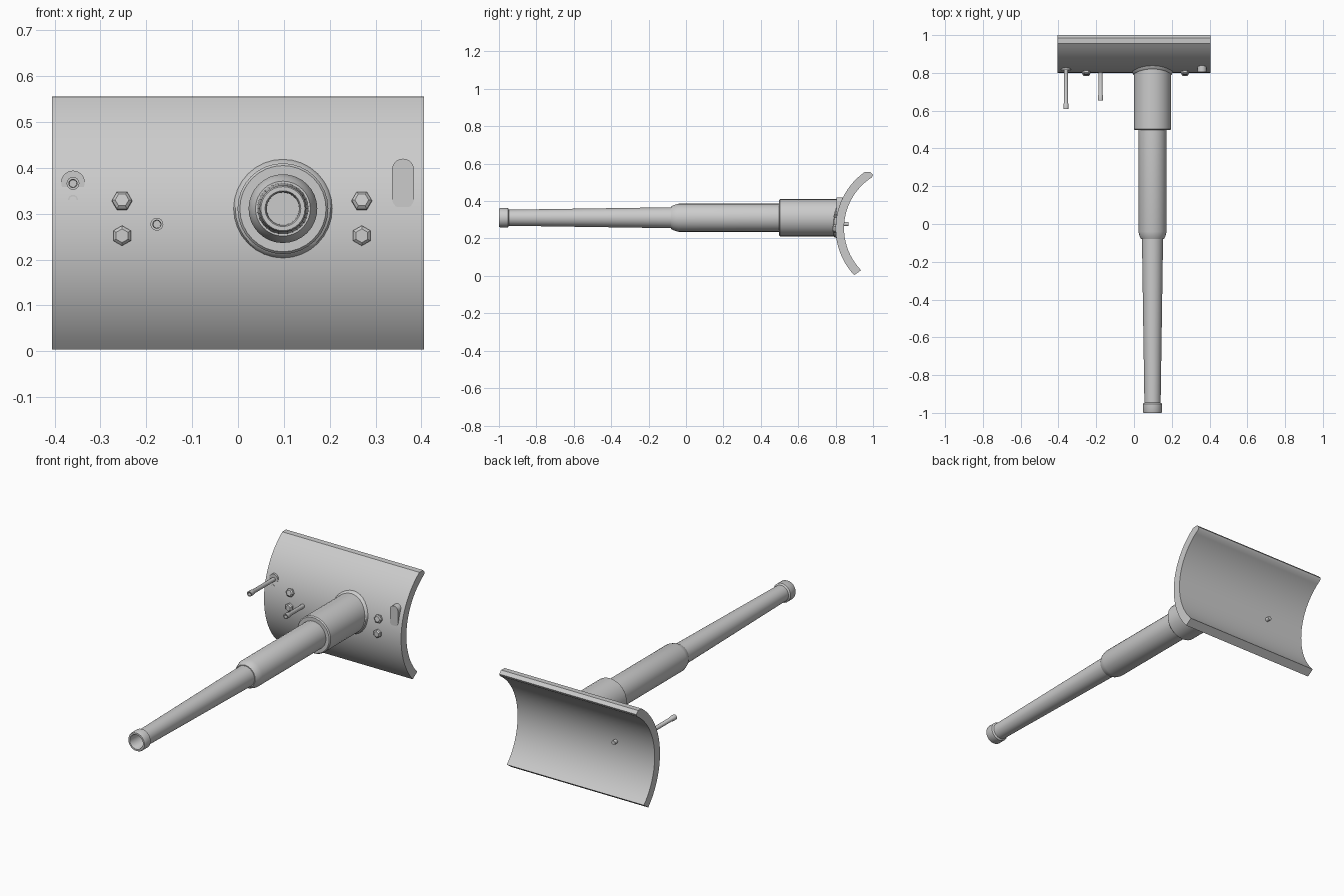
import bpy, bmesh, math
from mathutils import Vector

if "Cube" in bpy.data.objects:
    bpy.data.objects.remove(bpy.data.objects["Cube"])

steel = bpy.data.materials.new("grey steel")
steel.diffuse_color = (0.6, 0.6, 0.6, 1)
steel.use_nodes = True
steel.node_tree.nodes["Principled BSDF"].inputs["Base Color"].default_value = steel.diffuse_color

CY, CZ, R_OUT, R_IN = 1.168, 0.255, 0.368, 0.323   # shield curvature
AX, AZ = 0.098, 0.311                              # barrel axis


def shield_y(z):
    return CY - math.sqrt(R_OUT ** 2 - (z - CZ) ** 2)


def finish(name, bm, angle=35):
    bmesh.ops.recalc_face_normals(bm, faces=bm.faces)
    me = bpy.data.meshes.new(name)
    bm.to_mesh(me)
    bm.free()
    me.materials.append(steel)
    ob = bpy.data.objects.new(name, me)
    bpy.context.collection.objects.link(ob)
    bpy.ops.object.select_all(action='DESELECT')
    ob.select_set(True)
    bpy.context.view_layer.objects.active = ob
    bpy.ops.object.shade_smooth_by_angle(angle=math.radians(angle))
    return ob


def skin(name, rings, caps=True, angle=35):
    """Join equal-length rings of points into a skin."""
    bm = bmesh.new()
    vs = [[bm.verts.new(p) for p in ring] for ring in rings]
    n = len(vs[0])
    for a, b in zip(vs, vs[1:]):
        for i in range(n):
            j = (i + 1) % n
            bm.faces.new((a[i], a[j], b[j], b[i]))
    if caps:
        bm.faces.new(vs[0])
        bm.faces.new(vs[-1])
    return finish(name, bm, angle)


def circle(x, z, r, n):
    return [(x + r * math.cos(2 * math.pi * i / n), z + r * math.sin(2 * math.pi * i / n)) for i in range(n)]


def lathe(name, x, z, profile, n=32):
    """Turned part along y from (y, radius) pairs."""
    return skin(name, [[(px, y, pz) for px, pz in circle(x, z, r, n)] for y, r in profile])


# Curved shield plate
a_bot = math.asin((0.004 - CZ) / R_OUT)
a_top = math.asin((0.555 - CZ) / R_OUT)
b_bot = math.asin((0.030 - CZ) / R_IN)
b_top = math.asin((0.540 - CZ) / R_IN)


def arc(r, a, b, n=24):
    return [(CY - r * math.cos(a + (b - a) * i / n), CZ + r * math.sin(a + (b - a) * i / n)) for i in range(n + 1)]


section = arc(R_OUT, a_bot, a_top) + [(0.985, 0.556)]
section += [(min(y, 1.0), z) for y, z in arc(R_IN, b_top, b_bot)]
skin("shield", [[(x, y, z) for y, z in section] for x in (-0.406, 0.406)])

# Stepped gun tube with hollow muzzle
lathe("outer_sleeve", AX, AZ, [(0.497, 0.070), (0.497, 0.094), (0.503, 0.099), (0.84, 0.099)])
lathe("inner_sleeve", AX, AZ, [(-0.08, 0.050), (-0.08, 0.060), (-0.065, 0.068), (-0.04, 0.075), (0.51, 0.075)])
lathe("barrel", AX, AZ, [(-0.85, 0.035), (-0.994, 0.036), (-1.0, 0.039), (-1.0, 0.048), (-0.994, 0.051),
                         (-0.952, 0.051), (-0.946, 0.043), (-0.07, 0.056)])

# Weld bead following the shield around the sleeve
rings = []
for r, lift in ((0.098, 0.014), (0.104, 0.010), (0.109, -0.004)):
    rings.append([(x, shield_y(z) - lift, z) for x, z in circle(AX, AZ, r, 32)])
skin("weld_bead", rings, caps=False)

# Hexagonal bolts set square to the curved plate
for x in (-0.253, 0.270):
    for z, turn in ((0.327, 0), (0.252, math.pi / 6)):
        out = Vector((0, shield_y(z) - CY, z - CZ)).normalized()
        side = Vector((1, 0, 0))
        up = side.cross(out)
        base = Vector((x, shield_y(z), z))
        rings = []
        for h, r in ((-0.01, 0.022), (0.010, 0.022), (0.016, 0.015)):
            rings.append([base + out * h + side * r * math.cos(turn + k * math.pi / 3)
                          + up * r * math.sin(turn + k * math.pi / 3) for k in range(6)])
        skin("bolt", rings, angle=15)


def boss(name, x, z_low, r_low, z_high, r_high, front):
    """Flat-faced rounded boss standing out of the shield."""
    n = 12
    pts = [(x + r_high * math.cos(math.pi * i / n), z_high + r_high * math.sin(math.pi * i / n)) for i in range(n + 1)]
    pts += [(x - r_low * math.cos(math.pi * i / n), z_low - r_low * math.sin(math.pi * i / n)) for i in range(n + 1)]
    skin(name, [[(px, y, pz) for px, pz in pts] for y in (front, 0.848)])


boss("sight_port", 0.360, 0.334, 0.024, 0.396, 0.024, 0.805)
boss("rod_boss", -0.360, 0.331, 0.018, 0.368, 0.026, 0.815)


# Slender tubes with collared hollow tips
def rod(name, x, z, tip, end):
    lathe(name, x, z, [(tip + 0.03, 0.008), (tip, 0.009), (tip, 0.014), (tip + 0.025, 0.014),
                       (tip + 0.03, 0.011), (end, 0.011)], 16)


rod("upper_rod", -0.360, 0.366, 0.61, 0.84)
rod("lower_rod", -0.177, 0.277, 0.655, 0.868)
lathe("rod_socket", -0.360, 0.330, [(0.835, 0.007), (0.808, 0.008), (0.808, 0.011), (0.84, 0.011)], 16)
